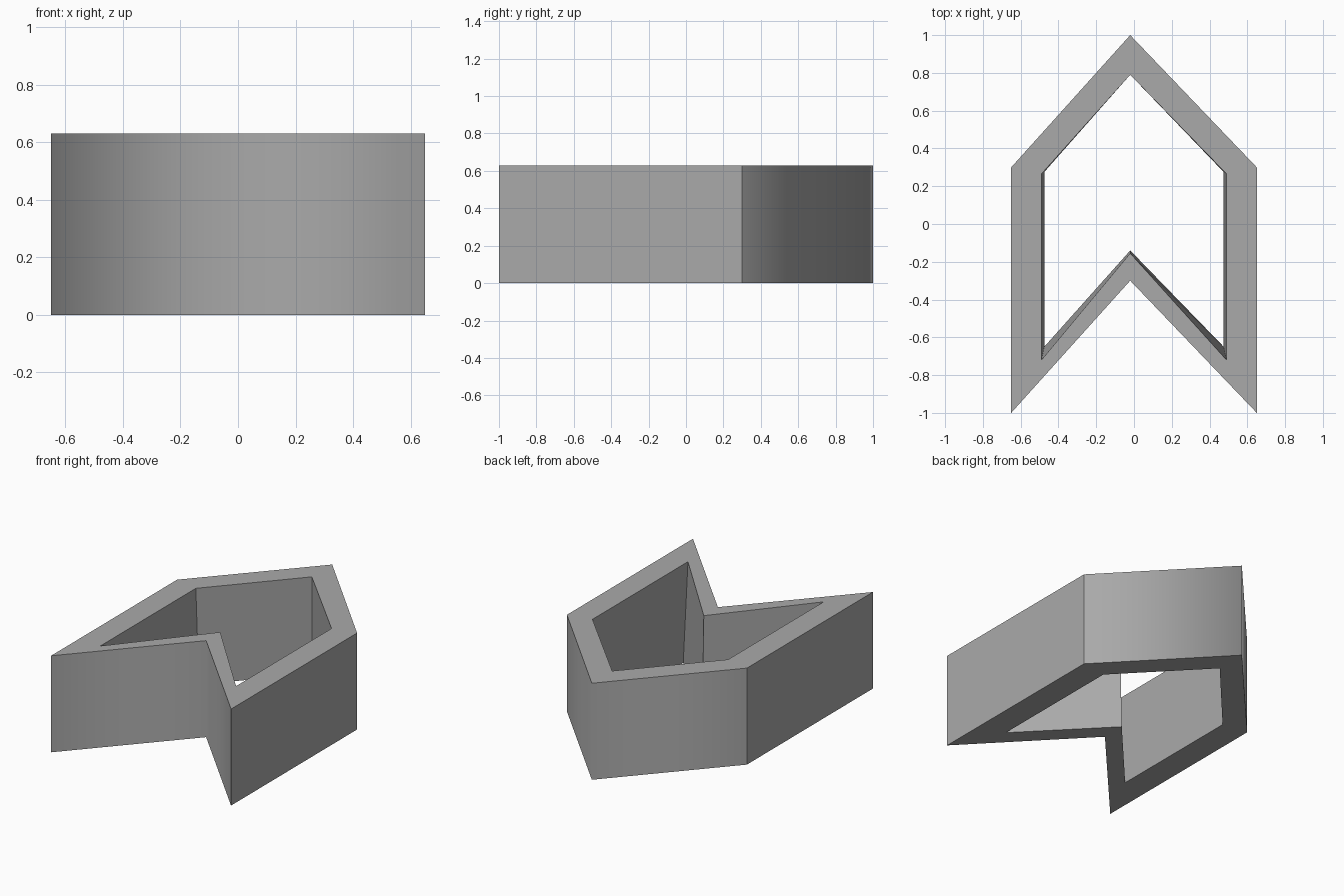
import bpy
import bmesh

default = bpy.data.objects.get("Cube")
if default:
    bpy.data.objects.remove(default, do_unlink=True)

HEIGHT = 0.63
MID = -0.02


def arrow_outline(half, tail, notch, shoulder, tip):
    """Closed arrow-shaped outline, starting at the right tail corner."""
    return [(-half, tail), (MID, notch), (half, tail),
            (half, shoulder), (MID, tip), (-half, shoulder)]


# Outlines of the outer wall and of the slightly tapered opening
outer = arrow_outline(0.65, -1.0, -0.30, 0.30, 1.0)
inner_top = arrow_outline(0.49, -0.72, -0.155, 0.265, 0.79)
inner_bottom = arrow_outline(0.475, -0.65, -0.14, 0.275, 0.79)

# Plain grey material
grey = bpy.data.materials.new("plain_grey")
grey.use_nodes = True
colour = (0.4, 0.4, 0.4, 1.0)
grey.diffuse_color = colour
grey.node_tree.nodes["Principled BSDF"].inputs["Base Color"].default_value = colour

# Hollow arrow: four loops bridged all the way around
bm = bmesh.new()


def ring(outline, z):
    return [bm.verts.new((x, y, z)) for x, y in outline]


loops = [ring(outer, 0), ring(outer, HEIGHT),
         ring(inner_top, HEIGHT), ring(inner_bottom, 0)]
count = len(outer)
for a, b in zip(loops, loops[1:] + loops[:1]):
    for i in range(count):
        j = (i + 1) % count
        bm.faces.new((a[i], a[j], b[j], b[i]))
bmesh.ops.recalc_face_normals(bm, faces=bm.faces)

# Crisp edges, with soft shading across the outer notch and tip
for face in bm.faces:
    face.smooth = True
for edge in bm.edges:
    edge.smooth = False
for i in (1, 4):
    bm.edges.get((loops[0][i], loops[1][i])).smooth = True

mesh = bpy.data.meshes.new("arrow_frame")
bm.to_mesh(mesh)
bm.free()
mesh.materials.append(grey)
frame = bpy.data.objects.new("arrow_frame", mesh)
bpy.context.collection.objects.link(frame)
